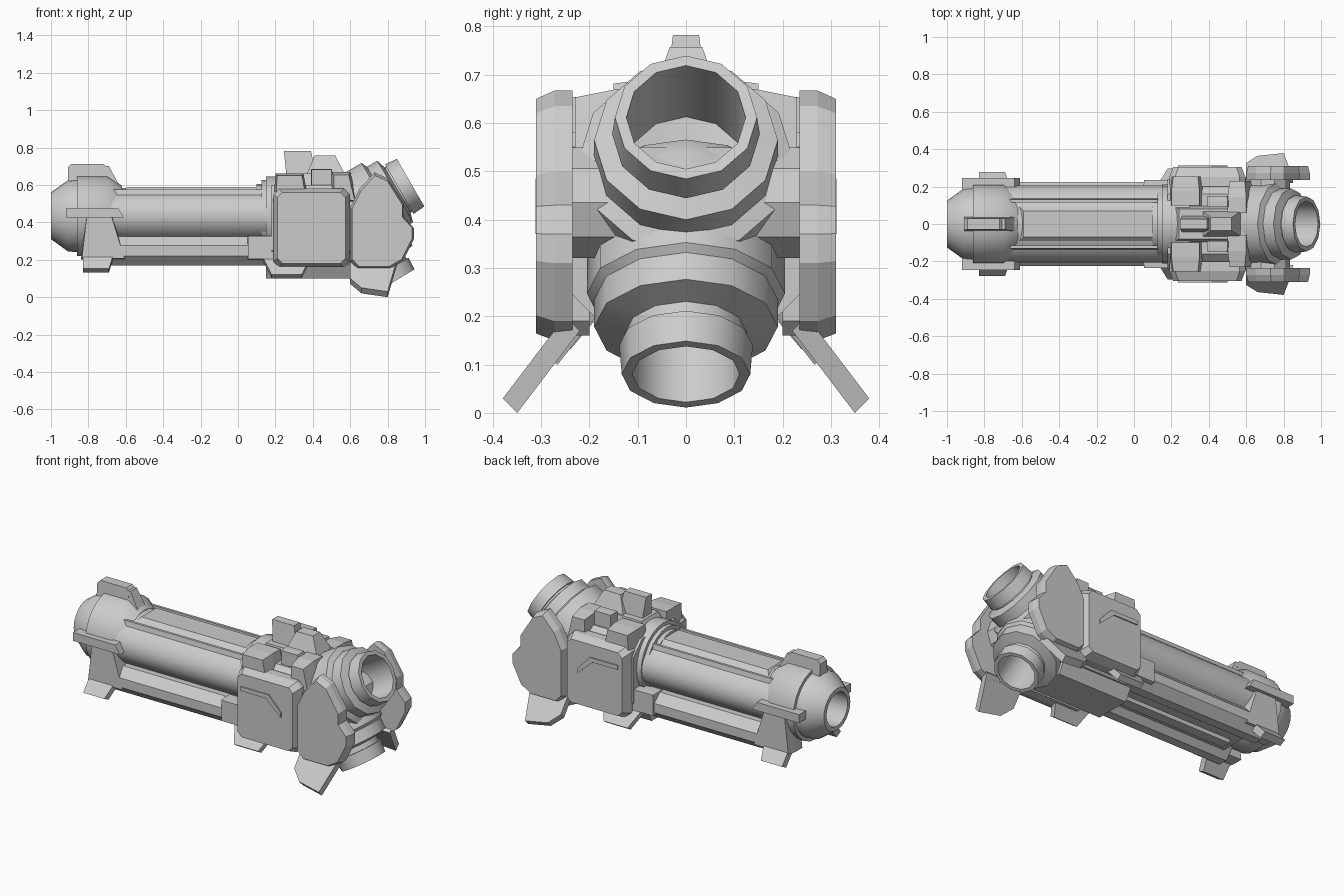
import bpy, bmesh, math
from mathutils import Vector

old = bpy.data.objects.get("Cube")
if old:
    bpy.data.objects.remove(old, do_unlink=True)

GREY = (.6, .6, .6, 1)
grey = bpy.data.materials.new("plain grey")
grey.use_nodes = True
grey.diffuse_color = GREY
grey.node_tree.nodes["Principled BSDF"].inputs["Base Color"].default_value = GREY

BARREL = Vector((0, 0, .435))
HUB = Vector((.615, 0, .435))
FORWARD = Vector((1, 0, 0))
SIDEWAYS = Vector((0, 1, 0))


def skin(name, rings, closed=False, smooth=False):
    """Join equal-length rings into a solid; cap the ends unless closed into a loop."""
    bm = bmesh.new()
    loops = [[bm.verts.new(point) for point in ring] for ring in rings]
    count = len(loops[0])
    pairs = list(zip(loops, loops[1:]))
    if closed:
        pairs.append((loops[-1], loops[0]))
    else:
        bm.faces.new(loops[0])
        bm.faces.new(loops[-1])
    for near, far in pairs:
        for i in range(count):
            j = (i + 1) % count
            bm.faces.new((near[i], near[j], far[j], far[i]))
    bmesh.ops.recalc_face_normals(bm, faces=bm.faces)
    mesh = bpy.data.meshes.new(name)
    bm.to_mesh(mesh)
    bm.free()
    mesh.materials.append(grey)
    part = bpy.data.objects.new(name, mesh)
    bpy.context.collection.objects.link(part)
    if smooth:
        bpy.ops.object.select_all(action="DESELECT")
        part.select_set(True)
        bpy.context.view_layer.objects.active = part
        bpy.ops.object.shade_smooth_by_angle(angle=math.radians(35))


def lathe(name, profile, origin, direction, sides=12, closed=False, smooth=True, squash=1):
    """Turn (distance, radius) pairs about an axis."""
    direction = direction.normalized()
    across = FORWARD if direction == SIDEWAYS else SIDEWAYS
    upward = direction.cross(across)
    turns = [math.tau * i / sides for i in range(sides)]
    spokes = [across * math.cos(turn) + upward * math.sin(turn) * squash for turn in turns]
    rings = [[origin + direction * along + spoke * radius for spoke in spokes]
             for along, radius in profile]
    skin(name, rings, closed, smooth)


def trapezoid(left, right, bottom, top, left_slope=0, right_slope=0):
    return [(left, bottom), (left + left_slope, top), (right - right_slope, top), (right, bottom)]


def octagon(left, right, bottom, top, cut):
    return [(left + cut, bottom), (left, bottom + cut), (left, top - cut), (left + cut, top),
            (right - cut, top), (right, top - cut), (right, bottom + cut), (right - cut, bottom)]


def side_part(name, outline, inner, outer, bevel=0, flare=0, lift=0):
    """Extrude an xz outline on both sides; bevel shrinks the outer face,
    flare splays it outward going down, lift raises the outer face."""
    middle = sum((Vector(point) for point in outline), Vector((0, 0))) / len(outline)
    ceiling = max(z for x, z in outline)
    layers = [(inner, 1, 0), (outer, 1, lift)]
    if bevel:
        layers[1:] = [((inner + outer) / 2, 1, 0), (outer, 1 - bevel, 0)]
    for side, sign in (("left", 1), ("right", -1)):
        rings = []
        for y, scale, rise in layers:
            points = [middle + (Vector(point) - middle) * scale for point in outline]
            rings.append([(x, sign * (y + flare * (ceiling - z)), z + rise) for x, z in points])
        skin(f"{side}_{name}", rings)


def mid_part(name, outline, half, narrowing=1):
    """Extrude an xz outline across the centre, narrower toward the top."""
    bottom = min(z for x, z in outline)
    height = max(z for x, z in outline) - bottom
    rings = []
    for sign in (-1, 1):
        rings.append([(x, sign * half * (1 - (1 - narrowing) * (z - bottom) / height), z)
                      for x, z in outline])
    skin(name, rings)


def long_part(name, section, start, end, paired=False):
    """Run a yz section along x, optionally on both sides."""
    sides = (("left_", 1), ("right_", -1)) if paired else (("", 1),)
    for prefix, sign in sides:
        skin(prefix + name, [[(x, sign * y, z) for y, z in section] for x in (start, end)])


def nozzle(name, direction, reach, tip, collars):
    """Open nozzle: collars are (end distance, radius), then a neck and a tip ring."""
    bore = tip * .84
    profile = [(-.05, .17)]
    start = 0
    for end, radius in collars:
        profile += [(start, radius), (end, radius)]
        start = end + .015
    profile += [(start, tip * .95), (reach - .07, tip * .95), (reach - .07, tip * 1.04),
                (reach, tip), (reach, bore), (reach * .4, bore), (reach * .3, .02), (-.05, .02)]
    lathe(name, profile, HUB, direction, closed=True)


# Barrel tube, open muzzle and stepped rear collar
lathe("barrel_tube", [(-.75, .205), (.2, .205)], BARREL, FORWARD, sides=32, squash=.73)
lathe("muzzle", [(-1, .125), (-.91, .19), (-.86, .195), (-.86, .215), (-.7, .215),
                 (-.62, .16), (-.8, .1), (-1, .1)], BARREL, FORWARD, sides=24, closed=True)
for step in range(3):
    start, radius = .1 + step / 40, .17 + step / 50
    lathe("rear_collar", [(start, radius), (.3, radius)], BARREL, FORWARD, sides=24)

# Barrel frame: raised top panel with edge rails, lower cradle and keel
long_part("top_rail", trapezoid(.115, .14, .53, .575, right_slope=.01), -.68, .13, paired=True)
long_part("cradle", octagon(.07, .225, .17, .325, .05), -.75, .2, paired=True)
long_part("keel_floor", trapezoid(-.08, .08, .2, .3), -.7, .2)
long_part("keel_slat", trapezoid(-.03, .03, .175, .25), -.65, .2)
mid_part("barrel_panel", trapezoid(-.62, .1, .56, .59, left_slope=.03), .1, narrowing=.7)
side_part("muzzle_cheek", trapezoid(-.84, -.6, .2, .46, left_slope=.03, right_slope=.08),
          .1, .225, bevel=.05)

# Muzzle fins
mid_part("top_fin", octagon(-.91, -.7, .57, .713, .02), .04, narrowing=.75)
mid_part("top_fin_tail", trapezoid(-.75, -.62, .57, .7, right_slope=.07), .04, narrowing=.75)
side_part("muzzle_fin", trapezoid(-.92, -.61, .425, .475, right_slope=.03), .17, .245)
side_part("muzzle_foot", trapezoid(-.83, -.65, .26, .132, right_slope=.04), .13, .17,
          flare=.85, lift=.02)

# Receiver: chamfered housing, belly, bevelled shells and feet
long_part("receiver_body", octagon(-.24, .24, .17, .6, .08), .18, .6)
long_part("belly", trapezoid(-.17, .17, .2, .1, left_slope=.06, right_slope=.06), .15, .62)
side_part("side_shell", octagon(.19, .595, .16, .58, .03), .2, .305, bevel=.1)
side_part("side_clasp", trapezoid(.05, .2, .2, .33), .15, .235, bevel=.05)
side_part("straight_bar", trapezoid(.235, .42, .46, .485), .26, .312)
side_part("bent_bar", [(.4, .46), (.42, .485), (.5, .4), (.5, .37)], .26, .312)
side_part("shoulder_pad", trapezoid(.19, .38, .5, .66, left_slope=.01, right_slope=.03),
          .1, .255, bevel=.12)
side_part("body_foot", trapezoid(.12, .4, .22, .1, left_slope=.06, right_slope=.06),
          .17, .2, flare=.8, lift=.02)

# Top details: spine, sight, hump and flanking blocks
mid_part("top_spine", trapezoid(.2, .66, .58, .66, left_slope=.04, right_slope=.04), .1, narrowing=.8)
mid_part("sight", trapezoid(.26, .42, .64, .782, left_slope=-.015, right_slope=.03), .045, narrowing=.6)
mid_part("sight_hump", trapezoid(.36, .58, .64, .757, left_slope=.05, right_slope=.06), .075, narrowing=.45)
side_part("top_block", trapezoid(.39, .54, .56, .685, right_slope=.04), .09, .15, bevel=.05)
side_part("rear_block", trapezoid(.5, .64, .5, .67, right_slope=.04), .06, .23, bevel=.2)

# Hub with a cross axle and two angled nozzles
lathe("hub_axle", [(-.25, .12), (.25, .12)], HUB + FORWARD * .1, SIDEWAYS, sides=10, smooth=False)
nozzle("upper_nozzle", Vector((.87, 0, .5)), reach=.355, tip=.147,
       collars=[(.18, .222), (.26, .19)])
nozzle("lower_nozzle", Vector((.52, 0, -.86)), reach=.415, tip=.133,
       collars=[(.22, .205), (.3, .19)])

# Side plates with splayed lower fins
side_part("side_plate", [(.6, .19), (.6, .48), (.65, .58), (.73, .667), (.8, .635), (.885, .5),
                         (.885, .43), (.94, .37), (.94, .31), (.88, .19), (.81, .15), (.64, .15)],
          .235, .31, bevel=.06)
side_part("side_fin", [(.6, .17), (.6, .07), (.66, .02), (.8, 0), (.85, .17)], .22, .25,
          flare=.76, lift=.03)
